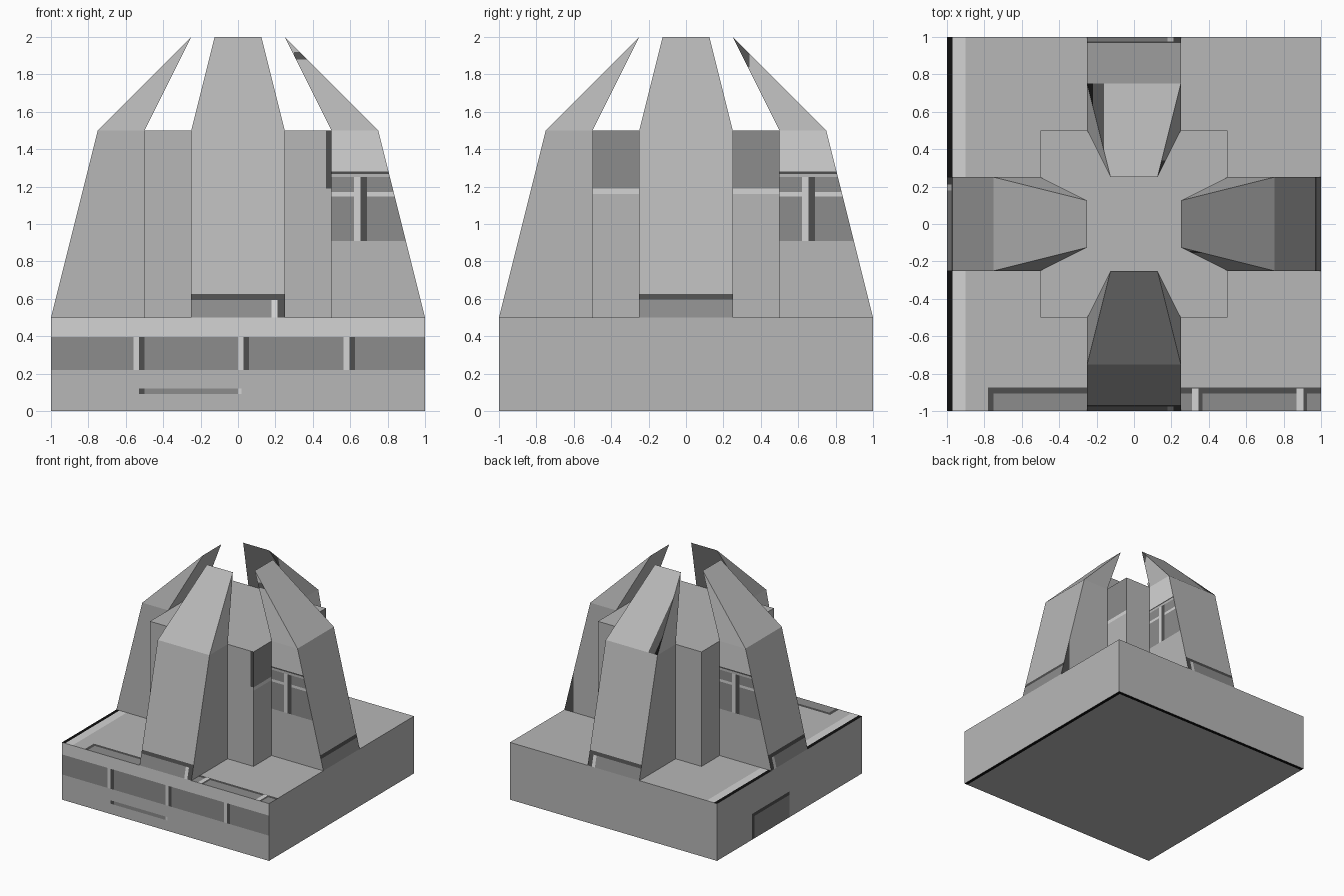
import bpy, bmesh, math
from mathutils import Matrix, Vector

if "Cube" in bpy.data.objects:
    bpy.data.objects.remove(bpy.data.objects["Cube"])

# Flat colours (sRGB grey level turned into linear)
BASE, LIGHT, PANEL, DARK, BLACK = range(5)
MATS = []
for name, s in [("stone_grey", 0.72), ("light_grey", 0.83), ("panel_grey", 0.55),
                ("dark_grey", 0.31), ("near_black", 0.06)]:
    m = bpy.data.materials.new(name)
    v = ((s + 0.055) / 1.055) ** 2.4
    m.diffuse_color = (v, v, v, 1)
    m.use_nodes = True
    m.node_tree.nodes["Principled BSDF"].inputs["Base Color"].default_value = m.diffuse_color
    MATS.append(m)


def paint(bm, direction, mat, **ranges):
    """Cut the faces pointing along direction at the x/y/z ranges and colour the inside."""
    d = Vector(direction).normalized()

    def picked():
        return [f for f in bm.faces if f.normal.dot(d) > 0.9]

    for axis, lims in ranges.items():
        i = "xyz".index(axis)
        for lim in lims:
            # only split faces that really cross the cut
            fs = [f for f in picked()
                  if min(v.co[i] for v in f.verts) < lim - 1e-4
                  and max(v.co[i] for v in f.verts) > lim + 1e-4]
            if not fs:
                continue
            geom = fs + list({e for f in fs for e in f.edges}) + list({v for f in fs for v in f.verts})
            co, no = Vector(), Vector()
            co[i], no[i] = lim, 1
            bmesh.ops.bisect_plane(bm, geom=geom, dist=1e-5, plane_co=co, plane_no=no)
            bm.normal_update()
    for f in picked():
        c = f.calc_center_median()
        if all(lo < c["xyz".index(a)] < hi for a, (lo, hi) in ranges.items()):
            f.material_index = mat


def box(size, centre):
    bm = bmesh.new()
    bmesh.ops.create_cube(bm, size=1, matrix=Matrix.Translation(centre) @ Matrix.Diagonal((*size, 1)))
    bm.normal_update()
    return bm


def finish(bm, name):
    me = bpy.data.meshes.new(name)
    bm.to_mesh(me)
    bm.free()
    for m in MATS:
        me.materials.append(m)
    ob = bpy.data.objects.new(name, me)
    bpy.context.collection.objects.link(ob)
    return ob


FRONT, RIGHT, LEFT, UP, DOWN, BACK = (0, -1, 0), (1, 0, 0), (-1, 0, 0), (0, 0, 1), (0, 0, -1), (0, 1, 0)

# Square base slab
bm = box((2, 2, 0.5), (0, 0, 0.25))
# front: light top band, row of panels, short slot
paint(bm, FRONT, LIGHT, z=(0.395, 0.5))
paint(bm, FRONT, PANEL, z=(0.22, 0.395))
for x in (-0.56, 0.0, 0.565):
    paint(bm, FRONT, LIGHT, z=(0.22, 0.395), x=(x, x + 0.03))
    paint(bm, FRONT, DARK, z=(0.22, 0.395), x=(x + 0.03, x + 0.06))
for x0, x1, m in ((-0.53, -0.5, DARK), (-0.5, 0.0, PANEL), (0.0, 0.02, LIGHT)):
    paint(bm, FRONT, m, z=(0.09, 0.12), x=(x0, x1))
# top: left edge stripes and front panel row
paint(bm, UP, DARK, x=(-0.78, 1), y=(-1, -0.875))
paint(bm, UP, PANEL, x=(-0.75, 1), y=(-1, -0.905))
for x in (0.31, 0.87):
    paint(bm, UP, LIGHT, x=(x, x + 0.035), y=(-1, -0.88))
    paint(bm, UP, DARK, x=(x + 0.035, x + 0.055), y=(-1, -0.88))
paint(bm, UP, LIGHT, x=(-0.97, -0.9))
paint(bm, UP, BLACK, x=(-1, -0.97))
# left side: one low panel
paint(bm, LEFT, DARK, y=(0.0, 0.52), z=(0, 0.225))
paint(bm, LEFT, PANEL, y=(0.0, 0.48), z=(0, 0.195))
# underside: dark edge lines
paint(bm, DOWN, BLACK, x=(0.97, 1))
paint(bm, DOWN, BLACK, y=(0.97, 1))
finish(bm, "base_slab")

# Central block
bm = box((1, 1, 1), (0, 0, 1))
paint(bm, RIGHT, PANEL, z=(1.19, 1.5))
paint(bm, RIGHT, LIGHT, z=(1.16, 1.19))
paint(bm, FRONT, DARK, x=(0.47, 0.5), z=(1.19, 1.5))
finish(bm, "central_block")


def prong(k, name):
    """Sloped buttress with a tapering claw, modelled at the front and turned k quarter turns."""
    bm = bmesh.new()
    profile = [(-0.5, 0.5, 0.25), (-1, 0.5, 0.25), (-0.75, 1.5, 0.25),
               (-0.25, 2, 0.125), (-0.5, 1.5, 0.25)]
    a, b = ([bm.verts.new((s * w, y, z)) for y, z, w in profile] for s in (-1, 1))
    for i in range(5):
        j = (i + 1) % 5
        bm.faces.new((a[i], a[j], b[j], b[i]))
    for side in (a, b):
        bm.faces.new((side[0], side[1], side[2], side[4]))
        bm.faces.new((side[2], side[3], side[4]))
    bmesh.ops.recalc_face_normals(bm, faces=bm.faces)
    bm.normal_update()

    # side panels
    paint(bm, LEFT, LIGHT, z=(1.28, 1.5))
    paint(bm, LEFT, DARK, z=(1.268, 1.28))
    paint(bm, LEFT, PANEL, z=(0.91, 1.25))
    paint(bm, LEFT, LIGHT, z=(1.148, 1.17))
    paint(bm, LEFT, LIGHT, z=(0.91, 1.25), y=(-0.655, -0.62))
    paint(bm, LEFT, DARK, z=(0.91, 1.25), y=(-0.69, -0.655))
    # foot band
    paint(bm, FRONT, DARK, z=(0.595, 0.625))
    paint(bm, FRONT, PANEL, z=(0.5, 0.595))
    if k != 1:
        s = 1 if k == 0 else -1
        for lo, hi, zt, m in ((0.18, 0.21, 0.595, LIGHT), (0.21, 0.25, 0.625, DARK)):
            paint(bm, FRONT, m, z=(0.5, zt), x=tuple(sorted((s * lo, s * hi))))
    # single dark patches
    if k == 1:
        paint(bm, RIGHT, DARK, y=(-1, -0.91), z=(0.5, 0.9))
        paint(bm, LEFT, DARK, y=(-0.37, -0.3), z=(1.88, 1.92))
    if k == 2:
        paint(bm, (0, -1, 1), DARK, x=(0.16, 0.25))
        paint(bm, (0, -1, 1), BLACK, x=(0.22, 0.25))
        paint(bm, LEFT, DARK, y=(-0.34, -0.25), z=(1.84, 2))

    bmesh.ops.transform(bm, matrix=Matrix.Rotation(k * math.pi / 2, 4, "Z"), verts=bm.verts)
    finish(bm, name)


for k, side in enumerate(("front", "right", "back", "left")):
    prong(k, side + "_prong")
